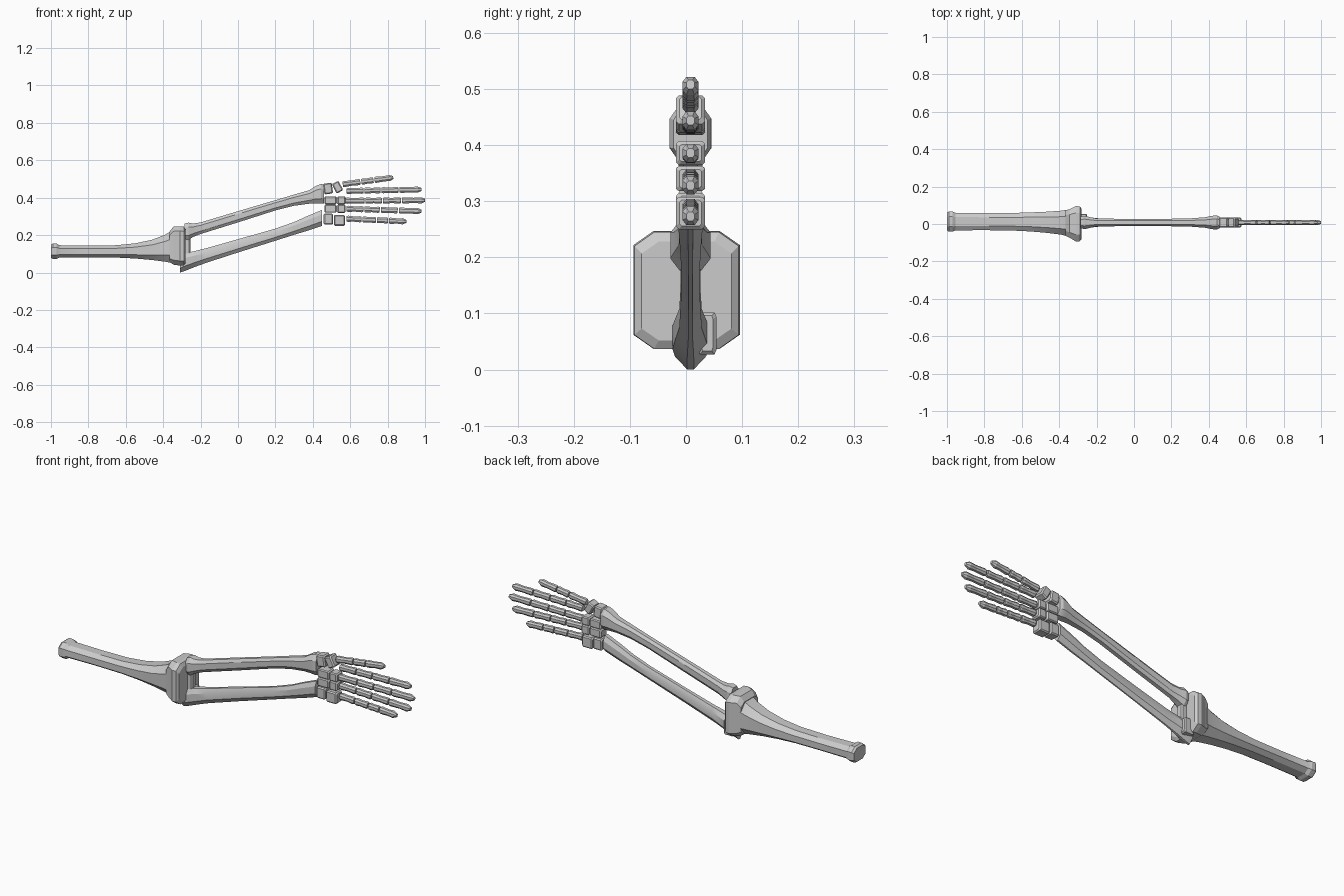
import bpy, bmesh, math
from mathutils import Matrix, Vector

YC = 0.008  # depth centre of the forearm and hand
bone = bpy.data.materials.new("bone_grey")
bone.diffuse_color = (0.6, 0.6, 0.6, 1)


def loft(name, sections, top=0.5, bottom=0.5, cz=0.2, origin=(0, 0, 0), tilt=0.0):
    """Skin octagonal rings; each section is (x, z_low, z_high, half_width, y_centre).
    top/bottom: flat share of the width, cz: chamfer share of the height."""
    bm = bmesh.new()
    rings = []
    for x, lo, hi, w, yc in sections:
        c = cz * (hi - lo)
        pts = [(-w * bottom, lo), (w * bottom, lo), (w, lo + c), (w, hi - c),
               (w * top, hi), (-w * top, hi), (-w, hi - c), (-w, lo + c)]
        rings.append([bm.verts.new((x, yc + y, z)) for y, z in pts])
    for a, b in zip(rings, rings[1:]):
        for i in range(8):
            j = (i + 1) % 8
            bm.faces.new((a[i], a[j], b[j], b[i]))
    bm.faces.new(rings[0])
    bm.faces.new(rings[-1])
    bmesh.ops.transform(bm, verts=bm.verts,
                        matrix=Matrix.Translation(origin) @ Matrix.Rotation(-tilt, 4, 'Y'))
    bmesh.ops.recalc_face_normals(bm, faces=bm.faces)
    me = bpy.data.meshes.new(name)
    bm.to_mesh(me)
    bm.free()
    me.materials.append(bone)
    ob = bpy.data.objects.new(name, me)
    bpy.context.collection.objects.link(ob)
    return ob


def smooth(ob):
    bpy.ops.object.select_all(action='DESELECT')
    ob.select_set(True)
    bpy.context.view_layer.objects.active = ob
    bpy.ops.object.shade_smooth_by_angle(angle=math.radians(25))


def block(name, x0, x1, z0, z1, w=0.026, yc=YC, tilt=0.0):
    """Chamfered small bone, rotated about its own centre."""
    l, h, b = (x1 - x0) / 2, (z1 - z0) / 2, 0.006
    loft(name, [(-l, -h + b, h - b, w - b, 0), (-l + b, -h, h, w, 0),
                (l - b, -h, h, w, 0), (l, -h + b, h - b, w - b, 0)],
         0.8, 0.8, 0.1, ((x0 + x1) / 2, yc, (z0 + z1) / 2), tilt)


# Upper arm bone: slim shaft flaring into the elbow head
smooth(loft("upper_arm_bone", [
    (-1.0, 0.078, 0.148, 0.048, 0.013), (-0.99, 0.072, 0.155, 0.054, 0.013),
    (-0.97, 0.072, 0.155, 0.054, 0.013), (-0.955, 0.08, 0.146, 0.047, 0.013),
    (-0.80, 0.081, 0.144, 0.046, 0.013), (-0.65, 0.08, 0.146, 0.047, 0.012),
    (-0.55, 0.075, 0.156, 0.051, 0.011), (-0.46, 0.067, 0.175, 0.057, 0.009),
    (-0.39, 0.058, 0.202, 0.064, 0.007), (-0.36, 0.052, 0.22, 0.070, 0.006)],
    0.5, 0.5, 0.25))
loft("elbow_head", [
    (-0.365, 0.055, 0.22, 0.068, 0.005), (-0.345, 0.042, 0.245, 0.076, 0.003),
    (-0.31, 0.037, 0.247, 0.095, 0.001), (-0.29, 0.037, 0.245, 0.093, 0.001),
    (-0.28, 0.052, 0.228, 0.08, 0.001)], 0.62, 0.62, 0.12)

# Upper forearm bone with flared elbow and wrist ends
smooth(loft("upper_forearm_bone", [
    (-0.285, 0.175, 0.262, 0.030, YC), (-0.265, 0.175, 0.267, 0.036, YC),
    (-0.24, 0.19, 0.262, 0.030, YC), (-0.20, 0.206, 0.268, 0.021, YC),
    (0.0, 0.268, 0.328, 0.019, YC), (0.2, 0.332, 0.387, 0.020, YC),
    (0.3, 0.357, 0.417, 0.022, YC), (0.38, 0.368, 0.44, 0.028, YC),
    (0.42, 0.37, 0.465, 0.036, YC), (0.445, 0.368, 0.474, 0.037, YC),
    (0.46, 0.37, 0.47, 0.03, YC)], 0.5, 0.5, 0.25))

# Lower forearm bone with a keel along its underside
smooth(loft("lower_forearm_bone", [
    (-0.31, 0.0, 0.085, 0.028, YC), (-0.28, 0.01, 0.105, 0.032, YC),
    (-0.23, 0.03, 0.115, 0.027, YC), (-0.17, 0.052, 0.13, 0.020, YC),
    (0.0, 0.107, 0.178, 0.017, YC), (0.2, 0.17, 0.235, 0.017, YC),
    (0.3, 0.202, 0.27, 0.019, YC), (0.37, 0.223, 0.302, 0.021, YC),
    (0.45, 0.25, 0.335, 0.023, YC)], 0.5, 0.2, 0.28))
block("elbow_side_knob", -0.305, -0.25, 0.027, 0.102, 0.016, 0.038)
block("elbow_bridge", -0.30, -0.255, 0.08, 0.20, 0.018)

# Wrist bones: (x0, x1, z0, z1, tilt in degrees)
wrist = [(0.458, 0.505, 0.42, 0.478, 8), (0.512, 0.552, 0.428, 0.485, 28),
         (0.462, 0.528, 0.365, 0.407, 0), (0.462, 0.528, 0.32, 0.363, 0),
         (0.53, 0.575, 0.365, 0.407, 0), (0.53, 0.575, 0.318, 0.363, 0),
         (0.458, 0.508, 0.256, 0.315, 0), (0.512, 0.572, 0.25, 0.308, 0)]
for i, (x0, x1, z0, z1, t) in enumerate(wrist):
    block(f"wrist_bone_{i + 1}", x0, x1, z0, z1, tilt=math.radians(t))

# Digits: chains of tapered segments from (x, z) to (x, z)
digits = {"thumb": ((0.56, 0.472), (0.83, 0.508), (0, 0.37, 0.63, 1)),
          "index_finger": ((0.58, 0.436), (0.98, 0.444), (0, 0.24, 0.47, 0.71, 1)),
          "middle_finger": ((0.575, 0.384), (1.0, 0.386), (0, 0.25, 0.47, 0.71, 1)),
          "ring_finger": ((0.58, 0.341), (0.98, 0.328), (0, 0.24, 0.46, 0.70, 1)),
          "little_finger": ((0.58, 0.288), (0.90, 0.273), (0, 0.27, 0.51, 0.71, 1))}
for name, (a, b, cuts) in digits.items():
    a, b = Vector(a), Vector(b)
    d = b - a
    tilt = math.atan2(d.y, d.x)
    for k, (f0, f1) in enumerate(zip(cuts, cuts[1:])):
        p = a + d * f0
        n = (f1 - f0) * d.length
        tip = k == len(cuts) - 2
        L = n if tip else n - 0.006
        e = 0.5 if tip else 0.85          # end taper
        h, w = 0.0165, 0.0145
        prof = [(0, 0.85), (0.008, 1), (L * 0.5, 0.85),
                (L - (0.02 if tip else 0.008), 1), (L, e)]
        loft(f"{name}_segment_{k + 1}",
             [(x, -h * s, h * s, w * s, 0) for x, s in prof],
             0.5, 0.5, 0.28, (p.x, YC, p.y), tilt)
